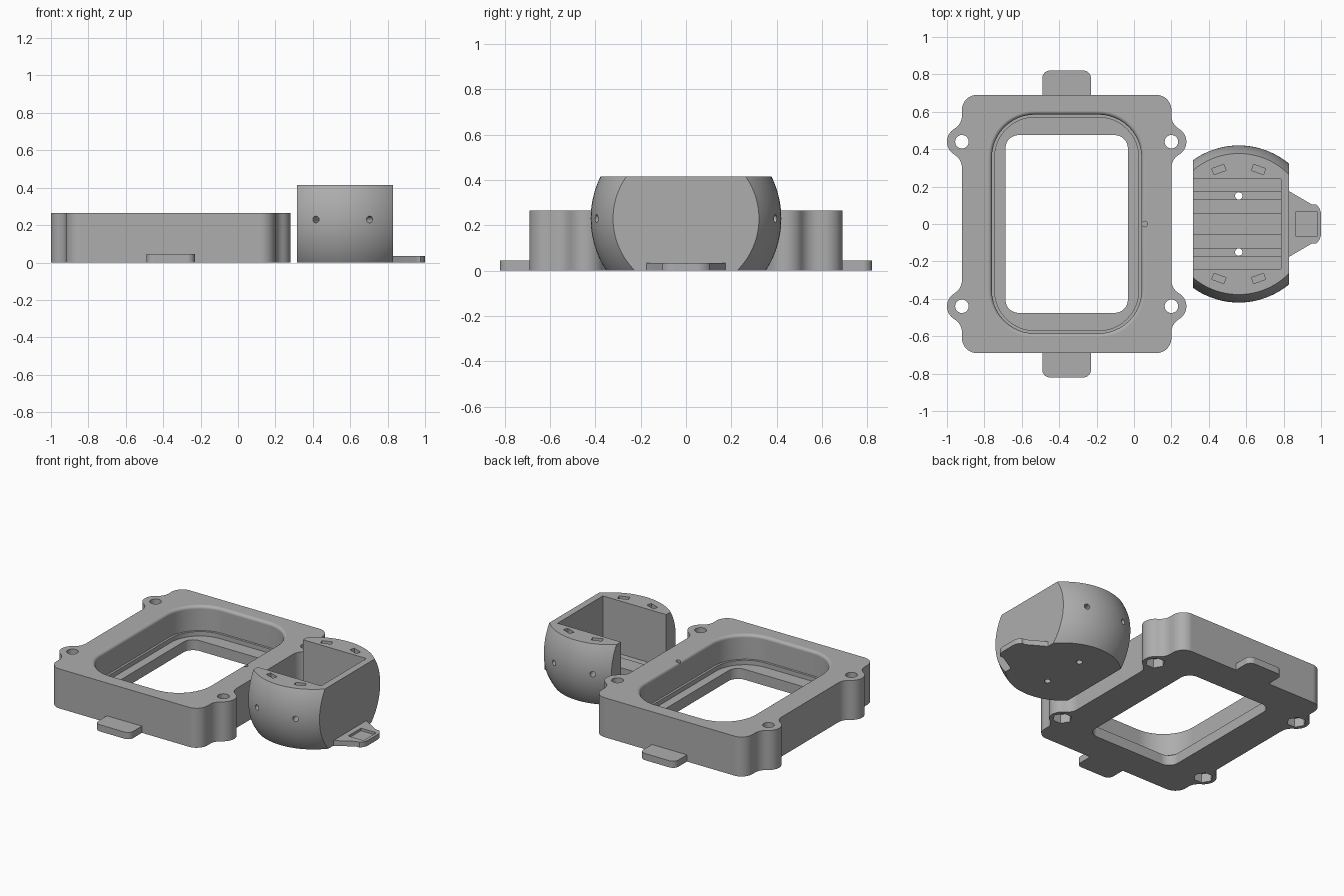
import bpy, bmesh
from math import cos, sin, radians
from mathutils import Matrix, Vector

if "Cube" in bpy.data.objects:
    bpy.data.objects.remove(bpy.data.objects["Cube"], do_unlink=True)

grey = bpy.data.materials.new("plain grey")
grey.use_nodes = True
GREY = (0.42, 0.42, 0.42, 1)
grey.diffuse_color = GREY
grey.node_tree.nodes["Principled BSDF"].inputs["Base Color"].default_value = GREY


def add(name, bm):
    bmesh.ops.recalc_face_normals(bm, faces=bm.faces)
    mesh = bpy.data.meshes.new(name)
    bm.to_mesh(mesh)
    bm.free()
    mesh.materials.append(grey)
    obj = bpy.data.objects.new(name, mesh)
    bpy.context.collection.objects.link(obj)
    return obj


def loft(name, layers, matrix=None):
    """Skin a stack of (outline, height) layers and cap both ends."""
    bm = bmesh.new()
    rings = [[bm.verts.new((x, y, z)) for x, y in pts] for pts, z in layers]
    n = len(rings[0])
    for low, high in zip(rings, rings[1:]):
        for i in range(n):
            j = (i + 1) % n
            bm.faces.new((low[i], low[j], high[j], high[i]))
    bm.faces.new(rings[0][::-1])
    bm.faces.new(rings[-1])
    if matrix:
        bm.transform(matrix)
    return add(name, bm)


def prism(name, pts, z0, z1, matrix=None):
    return loft(name, [(pts, z0), (pts, z1)], matrix)


def arc(cx, cy, r, a0, a1, n=10):
    angles = [radians(a0 + (a1 - a0) * i / n) for i in range(n + 1)]
    return [(cx + r * cos(a), cy + r * sin(a)) for a in angles]


def circle(cx, cy, r, n=32):
    return arc(cx, cy, r, 0, 360 - 360 / n, n - 1)


def rect(cx, cy, hx, hy):
    return [(cx - hx, cy - hy), (cx + hx, cy - hy), (cx + hx, cy + hy), (cx - hx, cy + hy)]


def rounded(cx, cy, hx, hy, r):
    pts = []
    for k, (sx, sy) in enumerate(((1, 1), (-1, 1), (-1, -1), (1, -1))):
        pts += arc(cx + sx * (hx - r), cy + sy * (hy - r), r, 90 * k, 90 * k + 90, 12)
    return pts


def boolean(obj, cutters, operation="DIFFERENCE"):
    for c in cutters:
        c.hide_render = True
        mod = obj.modifiers.new("cut", "BOOLEAN")
        mod.object, mod.operation, mod.solver = c, operation, "EXACT"
    deps = bpy.context.evaluated_depsgraph_get()
    old = obj.data
    obj.data = bpy.data.meshes.new_from_object(obj.evaluated_get(deps))
    obj.modifiers.clear()
    bpy.data.meshes.remove(old)
    for c in cutters:
        bpy.data.objects.remove(c, do_unlink=True)


def smooth(obj):
    bpy.ops.object.select_all(action="DESELECT")
    obj.select_set(True)
    bpy.context.view_layer.objects.active = obj
    bpy.ops.object.shade_smooth_by_angle(angle=radians(30))
    mod = obj.modifiers.new("flat faces stay flat", "WEIGHTED_NORMAL")
    mod.keep_sharp = True


# Frame: rectangular block with four blended screw ears
CX, TOP, EAR_X, EAR_Y = -0.36, 0.265, 0.56, 0.44
quad = (arc(0.64, 0.301, 0.08, 180, 120) + arc(EAR_X, EAR_Y, 0.08, -60, 60, 16)[1:]
        + arc(0.64, 0.579, 0.08, 240, 180)[1:] + arc(0.48, 0.61, 0.08, 0, 90))
half = quad + [(-x, y) for x, y in reversed(quad)]
outline = half + [(x, -y) for x, y in reversed(half)]
frame = prism("frame", [(x + CX, y) for x, y in outline], 0, TOP)

# Stepped well with a rounded rim, and the window through its floor
WALL, RIM = 0.40, 0.02
well = [(rounded(CX, 0, 0.385, 0.57, 0.215), z) for z in (0.07, 0.10)]
well.append((rounded(CX, 0, WALL, 0.585, 0.23), 0.10))
for i in range(7):
    t = radians(15 * i)
    grow = RIM * (1 - cos(t))
    well.append((rounded(CX, 0, WALL + grow, 0.585 + grow, 0.23 + grow), TOP - RIM + RIM * sin(t)))
well.append((well[-1][0], 0.35))
cutters = [loft("well_cutter", well),
           prism("window_cutter", rounded(CX, 0, 0.327, 0.475, 0.07), -0.1, 0.2),
           prism("groove_cutter", circle(0.057, 0, 0.015, 16), 0.08, 0.4)]

# Screw holes with hexagonal nut pockets underneath
for sx in (-1, 1):
    for sy in (-1, 1):
        x, y = CX + sx * EAR_X, sy * EAR_Y
        cutters.append(prism("screw_cutter", circle(x, y, 0.036), -0.1, 0.4))
        cutters.append(prism("nut_cutter", circle(x, y, 0.06, 6), -0.1, 0.06))
boolean(frame, cutters)
smooth(frame)

# Thin tabs on the front and back of the frame
for name, s in (("front_tab", -1), ("back_tab", 1)):
    pts = ([(-0.49, 0.69), (-0.23, 0.69)] + arc(-0.27, 0.78, 0.04, 0, 90)
           + arc(-0.45, 0.78, 0.04, 90, 180))
    smooth(prism(name, [(x, s * y) for x, y in pts], 0, 0.045))

# Holder: a ball trimmed flat on its ends, top and bottom
HX, HZ, R = 0.56, 0.23, 0.42
bm = bmesh.new()
bmesh.ops.create_uvsphere(bm, u_segments=96, v_segments=64, radius=R,
                          matrix=Matrix.Translation((HX, 0, HZ)))
holder = add("ball_holder", bm)
boolean(holder, [prism("trim", rect(0.5725, 0, 0.2575, 0.6), 0, 0.415)], "INTERSECT")

# Open-ended pocket with a centre rail and two floor grooves
side = [(0.06, 0.14), (0.06, 0.06), (0.13, 0.06), (0.13, 0.045),
        (0.17, 0.045), (0.17, 0.06), (0.24, 0.06), (0.24, 0.5)]
section = side + [(-y, z) for y, z in reversed(side)]
along_x = Matrix(((0, 0, 1, 0), (1, 0, 0, 0), (0, 1, 0, 0), (0, 0, 0, 1)))
cutters = [prism("pocket_cutter", section, 0.2, 0.785, along_x)]

# Floor holes, tilted top slots and the radial holes that meet them
for s in (-1, 1):
    cutters.append(prism("floor_hole_cutter", circle(HX, s * 0.15, 0.02, 20), -0.1, 0.12))
    for lean in (-20, 20):
        turn = (Matrix.Translation((HX, 0, HZ))
                @ Matrix.Rotation(radians(s * 90 + lean), 4, "Z"))
        cutters.append(prism("slot_cutter", rect(0.31, 0, 0.017, 0.034), -0.04, 0.3, turn))
        cutters.append(prism("side_hole_cutter", circle(0, 0, 0.018, 20), 0.31, 0.5, turn @ along_x))
boolean(holder, cutters)
smooth(holder)

# Tapered tongue with a shallow square recess
edge = [(0.83, 0.175), (0.95, 0.105)] + arc(0.93, 0.05, 0.07, 50, 0, 6)
tongue = prism("holder_tongue", [(x, -y) for x, y in edge] + edge[::-1], 0, 0.035)
boolean(tongue, [prism("recess_cutter", rect(0.922, 0, 0.057, 0.068), 0.018, 0.1)])
smooth(tongue)
